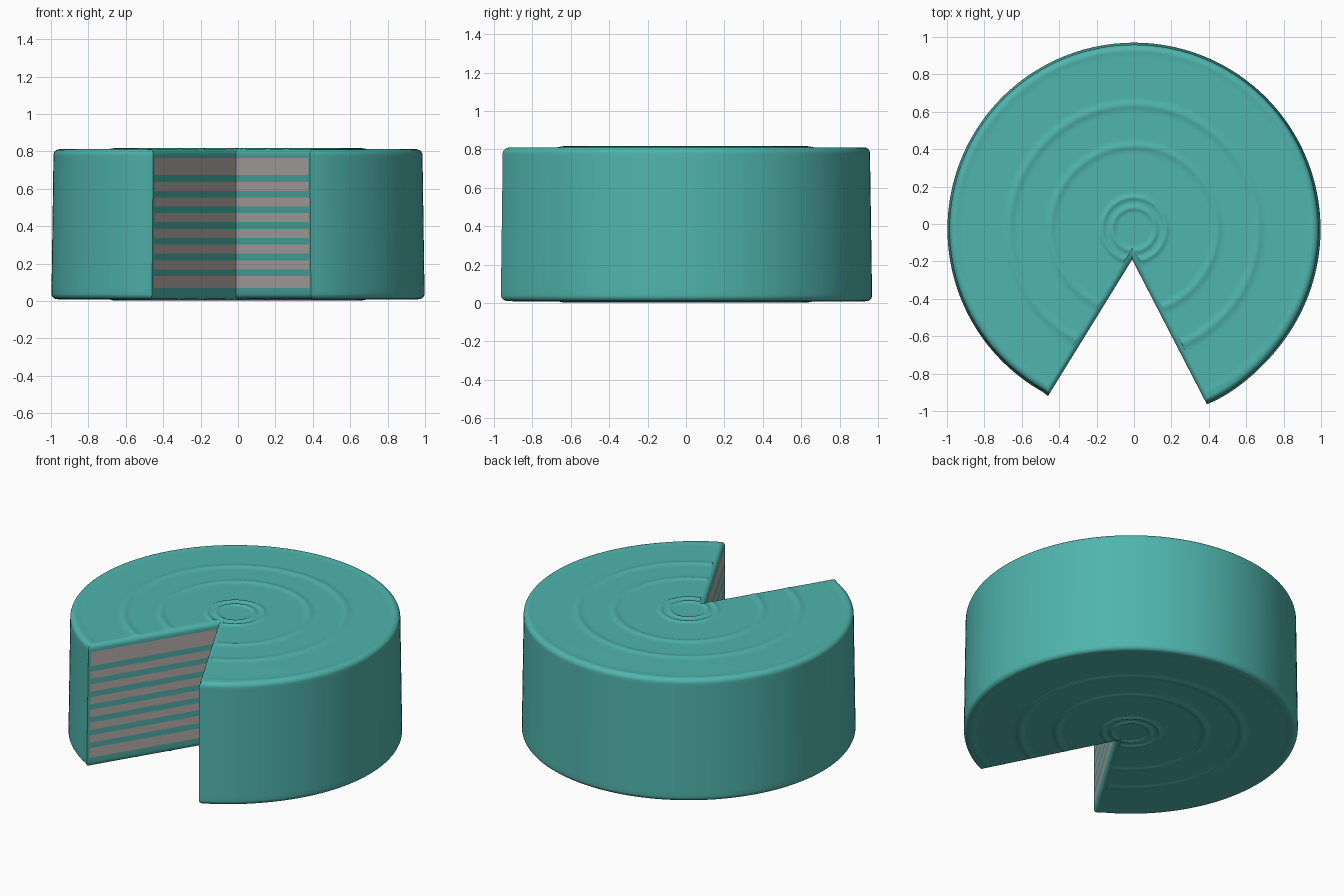
import bpy, bmesh, math
from mathutils import Vector

if "Cube" in bpy.data.objects:
    bpy.data.objects.remove(bpy.data.objects["Cube"])

H = 0.82                                   # total height
C = Vector((0.0, -0.028))                  # centre of the rings
APEX = Vector((-0.01, -0.19))              # inner corner of the missing slice
TIP_L, TIP_R = Vector((-0.46, -0.92)), Vector((0.39, -0.965))
U_L, U_R = (TIP_L - APEX).normalized(), (TIP_R - APEX).normalized()
N_L, N_R = Vector((U_L.y, -U_L.x)), Vector((-U_R.y, U_R.x))   # into the cake
A_R = math.atan2(TIP_R.y - C.y, TIP_R.x - C.x)
ARC = 150
WALL = [0.02] + [i / 30 for i in range(1, 30)]   # fractions from tip to apex


def material(name, rgb):
    m = bpy.data.materials.new(name)
    m.diffuse_color = (*rgb, 1)
    m.use_nodes = True
    m.node_tree.nodes["Principled BSDF"].inputs["Base Color"].default_value = m.diffuse_color
    return m


def radius(a):
    return 0.998 + 0.017 * math.exp(-((a - A_R) / 0.3) ** 2)


def outline(s, taper):
    """Cake footprint, shrunk inwards by s on all sides."""
    b = (N_L + N_R).normalized()
    apex = APEX + b * (s / b.dot(N_L))

    def tip(u, r):
        q = apex - C
        d = q.dot(u)
        return apex + u * (-d + math.sqrt(d * d - q.dot(q) + r * r))
    tl = tip(U_L, (TIP_L - C).length - s - taper)
    tr = tip(U_R, (TIP_R - C).length - s - taper)
    a0 = math.atan2(tr.y - C.y, tr.x - C.x)
    a1 = math.atan2(tl.y - C.y, tl.x - C.x) + 2 * math.pi
    pts = [tr]
    for i in range(1, ARC):
        a = a0 + (a1 - a0) * i / ARC
        pts.append(C + Vector((math.cos(a), math.sin(a))) * (radius(a) - s - taper))
    pts.append(tl)
    pts += [tl.lerp(apex, f) for f in WALL] + [apex]
    pts += [tr.lerp(apex, f) for f in reversed(WALL)]
    return pts


def relief(r):
    """Height of the top: nearly flat with soft raised rings."""
    z = H - 0.009 - 0.003 * r * r
    for c, amp, w in ((0.115, 0.008, 0.013), (0.17, 0.008, 0.013),
                      (0.445, 0.007, 0.02), (0.665, 0.007, 0.022),
                      (0.955, 0.003, 0.02)):
        z += amp * math.exp(-((r - c) / w) ** 2)
    return z


# grey layers seen in the cut, separated by thin teal ones
edges = [0.07]
for k in range(6, -1, -1):
    c = 0.655 - 0.084 * k
    edges += [c - 0.018, c + 0.018]
edges.append(0.765)
layers = list(zip(edges[0::2], edges[1::2]))

# side profile: (height, inset), with rounded rims
RIM = 0.03
EDGE_Z = relief(0.965)
steps = [i * math.pi / 12 for i in range(7)]
profile = [(H - EDGE_Z + RIM * (1 - math.sin(a)), RIM * (1 - math.cos(a)))
           for a in reversed(steps)]
profile += [(z, 0) for z in edges]
profile += [(EDGE_Z - RIM * (1 - math.sin(a)), RIM * (1 - math.cos(a))) for a in steps]

bm = bmesh.new()
rows = []
for z, s in profile:
    rows.append([bm.verts.new((p.x, p.y, z)) for p in outline(s, 0.012 * z / H)])
count = len(rows[0])
for j in range(len(rows) - 1):
    zm = (profile[j][0] + profile[j + 1][0]) / 2
    grey = any(a < zm < b for a, b in layers)
    for i in range(count):
        k = (i + 1) % count
        f = bm.faces.new((rows[j][i], rows[j][k], rows[j + 1][k], rows[j + 1][i]))
        if grey and ARC < i < count - 1:
            f.material_index = 1


# top and bottom: rings of points clipped by the footprint
def cap(rim, top):
    rr = [0.008 * i for i in range(1, 125)]
    mid_z = relief(0) if top else H - relief(0)
    mid = bm.verts.new((C.x, C.y, mid_z))
    cols = []
    for v in rim:
        d = v.co.xy - C
        lim, d = d.length, d.normalized()
        col = [mid]
        for r in rr:
            if r < lim - 0.003:
                z = relief(r)
                p = C + d * r
                col.append(bm.verts.new((p.x, p.y, z if top else H - z)))
            else:
                col.append(v)
        col.append(v)
        cols.append(col)
    # let walls near the centre meet the relief height
    for v in rim:
        z = relief((v.co.xy - C).length)
        v.co.z = z if top else H - z
    for i in range(count):
        a, b = cols[i], cols[(i + 1) % count]
        for j in range(len(a) - 1):
            quad = []
            for v in (a[j], a[j + 1], b[j + 1], b[j]):
                if v not in quad:
                    quad.append(v)
            if len(quad) > 2:
                if not top:
                    quad.reverse()
                bm.faces.new(quad)


cap(rows[-1], True)
cap(rows[0], False)
bmesh.ops.recalc_face_normals(bm, faces=bm.faces)

mesh = bpy.data.meshes.new("cut_cake")
bm.to_mesh(mesh)
bm.free()
cake = bpy.data.objects.new("cut_cake", mesh)
bpy.context.collection.objects.link(cake)
mesh.materials.append(material("teal icing", (0.08, 0.46, 0.42)))
mesh.materials.append(material("warm grey layers", (0.50, 0.45, 0.43)))
bpy.context.view_layer.objects.active = cake
cake.select_set(True)
bpy.ops.object.shade_smooth_by_angle(angle=math.radians(40))
